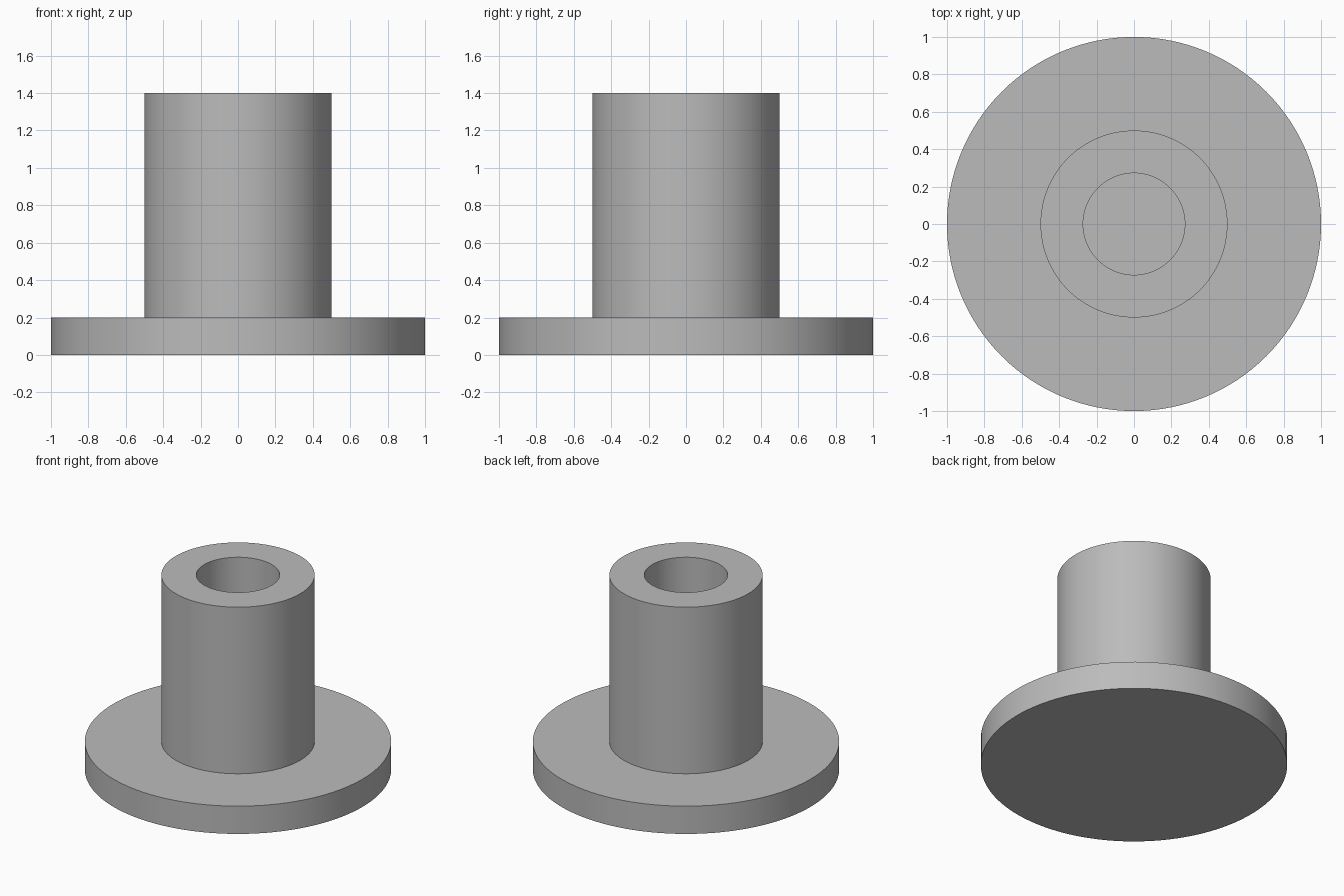
import bpy, bmesh, math
from mathutils import Matrix, Vector

cube = bpy.data.objects.get("Cube")
if cube:
    bpy.data.objects.remove(cube, do_unlink=True)

SIDES = 128

# Single plain grey material
grey = bpy.data.materials.new("plain_grey")
grey.use_nodes = True
colour = (0.5, 0.5, 0.5, 1)
grey.diffuse_color = colour
grey.node_tree.nodes["Principled BSDF"].inputs["Base Color"].default_value = colour


def lathe(name, profile):
    """Revolve a radius/height profile around z; ends on the axis close the solid."""
    bm = bmesh.new()
    verts = [bm.verts.new((r, 0, z)) for r, z in profile]
    edges = [bm.edges.new(pair) for pair in zip(verts, verts[1:])]
    bmesh.ops.spin(bm, geom=verts + edges, cent=(0, 0, 0), axis=(0, 0, 1),
                   angle=math.tau, steps=SIDES, use_merge=True)
    bmesh.ops.remove_doubles(bm, verts=bm.verts, dist=1e-5)
    bmesh.ops.recalc_face_normals(bm, faces=bm.faces)
    mesh = bpy.data.meshes.new(name)
    bm.to_mesh(mesh)
    bm.free()
    mesh.materials.append(grey)
    obj = bpy.data.objects.new(name, mesh)
    bpy.context.collection.objects.link(obj)
    bpy.ops.object.select_all(action="DESELECT")
    obj.select_set(True)
    bpy.context.view_layer.objects.active = obj
    bpy.ops.object.shade_smooth_by_angle(angle=math.radians(30))
    return obj


# Flange disc, hollow post and blind bore as one continuous turned part
FLANGE_R, POST_R, BORE_R = 1.0, 0.5, 0.272
FLANGE_TOP, POST_TOP, BORE_FLOOR = 0.2, 1.4, 0.2
lathe("flanged_bushing", [
    (0, 0), (FLANGE_R, 0), (FLANGE_R, FLANGE_TOP), (POST_R, FLANGE_TOP),
    (POST_R, POST_TOP), (BORE_R, POST_TOP), (BORE_R, BORE_FLOOR), (0, BORE_FLOOR),
])
